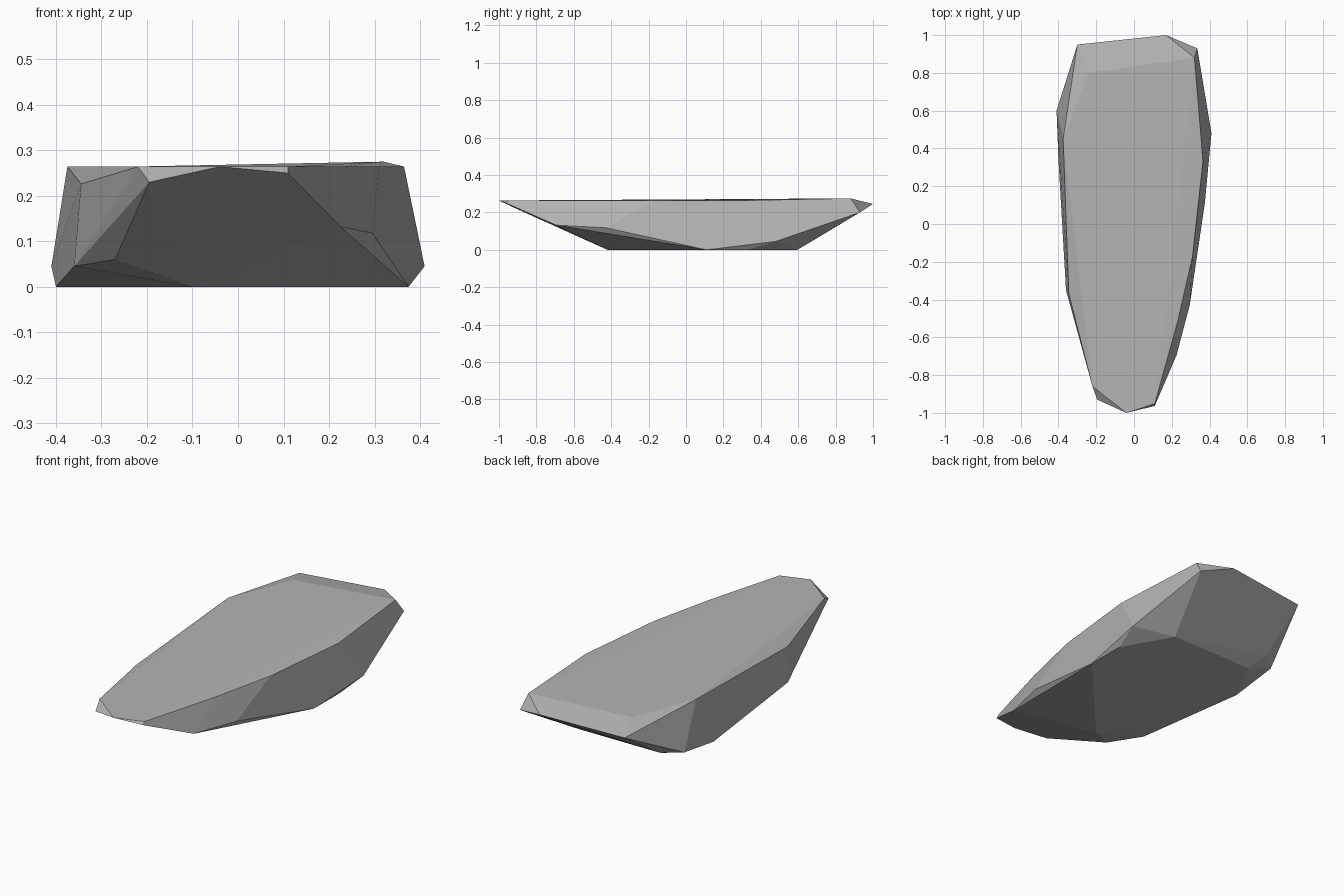
import bpy, bmesh, math

if "Cube" in bpy.data.objects:
    bpy.data.objects.remove(bpy.data.objects["Cube"], do_unlink=True)

# Plain grey stone
stone = bpy.data.materials.new("grey_stone")
stone.use_nodes = True
colour = (0.46, 0.46, 0.46, 1)
stone.diffuse_color = colour
bsdf = stone.node_tree.nodes["Principled BSDF"]
bsdf.inputs["Base Color"].default_value = colour
bsdf.inputs["Roughness"].default_value = 0.9

# Corners of the flat upper face (x, y), all at one height
top_height = 0.264
upper_rim = [(-0.04, -1), (0.11, -0.95), (0.23, -0.52), (0.31, -0.17),
             (0.365, 0.33), (0.23, 0.82), (-0.24, 0.8), (-0.375, 0.45),
             (-0.22, -0.86)]

# Chipped corners around the sides
side_corners = [(0.11, -0.963, 0.25), (0.225, -0.695, 0.132),
                (0.295, -0.43, 0.118), (0.41, 0.48, 0.045),
                (0.335, 0.93, 0.2), (0.32, 0.88, 0.275),
                (0.17, 1, 0.245), (-0.3, 0.95, 0.227),
                (-0.41, 0.6, 0.045), (-0.31, 0.68, 0.05),
                (0.274, 0.635, 0.05), (-0.345, -0.37, 0.226),
                (-0.36, -0.35, 0.045), (-0.27, -0.54, 0.06),
                (-0.195, -0.93, 0.23)]

# Corners of the resting face (x, y) on the ground
base_rim = [(-0.1, -0.42), (0.375, 0.11), (0.375, 0.33), (0.224, 0.595),
            (-0.265, 0.59), (-0.4, 0.34)]

points = [(x, y, top_height) for x, y in upper_rim] + side_corners
points += [(x, y, 0) for x, y in base_rim]

# Wrap the corners in a faceted shell
bm = bmesh.new()
for p in points:
    bm.verts.new(p)
hull = bmesh.ops.convex_hull(bm, input=bm.verts[:])
loose = [v for v in bm.verts if not v.link_faces]
bmesh.ops.delete(bm, geom=loose, context='VERTS')
bmesh.ops.dissolve_limit(bm, angle_limit=math.radians(2),
                         verts=bm.verts[:], edges=bm.edges[:])
bmesh.ops.recalc_face_normals(bm, faces=bm.faces[:])

mesh = bpy.data.meshes.new("flat_rock")
bm.to_mesh(mesh)
bm.free()
mesh.materials.append(stone)
rock = bpy.data.objects.new("flat_rock", mesh)
bpy.context.collection.objects.link(rock)
